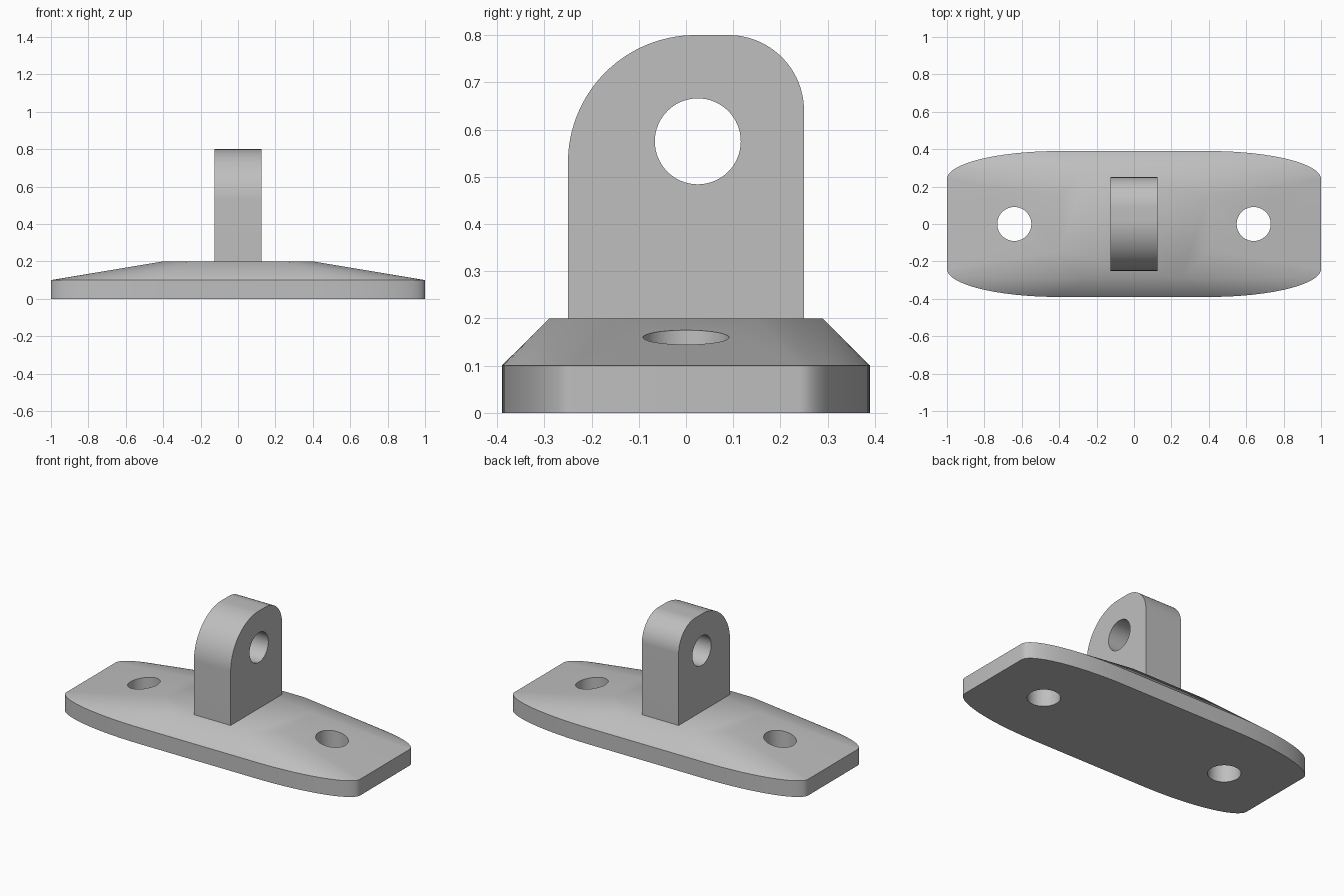
import bpy, bmesh, math
from mathutils import Matrix, Vector

if "Cube" in bpy.data.objects:
    bpy.data.objects.remove(bpy.data.objects["Cube"])

grey = bpy.data.materials.new("light_grey")
grey.diffuse_color = (0.52, 0.52, 0.52, 1)
grey.use_nodes = True
grey.node_tree.nodes["Principled BSDF"].inputs["Base Color"].default_value = grey.diffuse_color


def add_object(name, bm):
    bmesh.ops.recalc_face_normals(bm, faces=bm.faces)
    mesh = bpy.data.meshes.new(name)
    bm.to_mesh(mesh)
    bm.free()
    mesh.materials.append(grey)
    obj = bpy.data.objects.new(name, mesh)
    bpy.context.collection.objects.link(obj)
    return obj


def drill(obj, centre, radius, axis):
    """Cut a round through hole along the given axis, then drop the cutter."""
    bm = bmesh.new()
    turn = Vector((0, 0, 1)).rotation_difference(Vector(axis)).to_matrix().to_4x4()
    bmesh.ops.create_cone(bm, cap_ends=True, segments=64, radius1=radius, radius2=radius,
                          depth=1.0, matrix=Matrix.Translation(centre) @ turn)
    cutter = add_object("hole_cutter", bm)
    cutter.hide_render = True
    mod = obj.modifiers.new("hole", 'BOOLEAN')
    mod.operation, mod.solver, mod.object = 'DIFFERENCE', 'EXACT', cutter
    bpy.ops.object.select_all(action='DESELECT')
    bpy.context.view_layer.objects.active = obj
    obj.select_set(True)
    bpy.ops.object.modifier_apply(modifier=mod.name)
    bpy.data.objects.remove(cutter)


def smooth(obj, angle):
    bpy.ops.object.select_all(action='DESELECT')
    bpy.context.view_layer.objects.active = obj
    obj.select_set(True)
    bpy.ops.object.shade_smooth_by_angle(angle=math.radians(angle))


def arc(cx, cy, rx, ry, start, end, n):
    return [(cx + rx * math.cos(math.radians(start + (end - start) * i / n)),
             cy + ry * math.sin(math.radians(start + (end - start) * i / n)))
            for i in range(n + 1)]


# Base plate: bowed outline below, hull up to a small eight-sided top
quarter = arc(0.4, 0.24, 0.6, 0.15, 0, 90, 24)
top_quarter = [(0.4, 0.15), (0.25, 0.29)]
bm = bmesh.new()
for sx in (1, -1):
    for sy in (1, -1):
        for x, y in quarter:
            bm.verts.new((sx * x, sy * y, 0))
            bm.verts.new((sx * x, sy * y, 0.1))
        for x, y in top_quarter:
            bm.verts.new((sx * x, sy * y, 0.2))
bmesh.ops.convex_hull(bm, input=bm.verts)
bmesh.ops.dissolve_limit(bm, angle_limit=math.radians(0.2), verts=bm.verts, edges=bm.edges)
base = add_object("base_plate", bm)

# Screw holes
for side in (-1, 1):
    drill(base, (side * 0.64, 0, 0), 0.091, (0, 0, 1))
smooth(base, 20)

# Upright lug with one large and one small rounded shoulder
profile = [(-0.25, 0.2), (0.25, 0.2)]
profile += arc(0.09, 0.64, 0.16, 0.16, 0, 90, 24)
profile += arc(0.02, 0.53, 0.27, 0.27, 90, 180, 32)
bm = bmesh.new()
face = bm.faces.new([bm.verts.new((-0.125, y, z)) for y, z in profile])
ext = bmesh.ops.extrude_face_region(bm, geom=[face])
bmesh.ops.translate(bm, vec=(0.25, 0, 0),
                    verts=[v for v in ext["geom"] if isinstance(v, bmesh.types.BMVert)])
lug = add_object("lug", bm)

# Pin hole
drill(lug, (0, 0.025, 0.575), 0.091, (1, 0, 0))
smooth(lug, 30)
